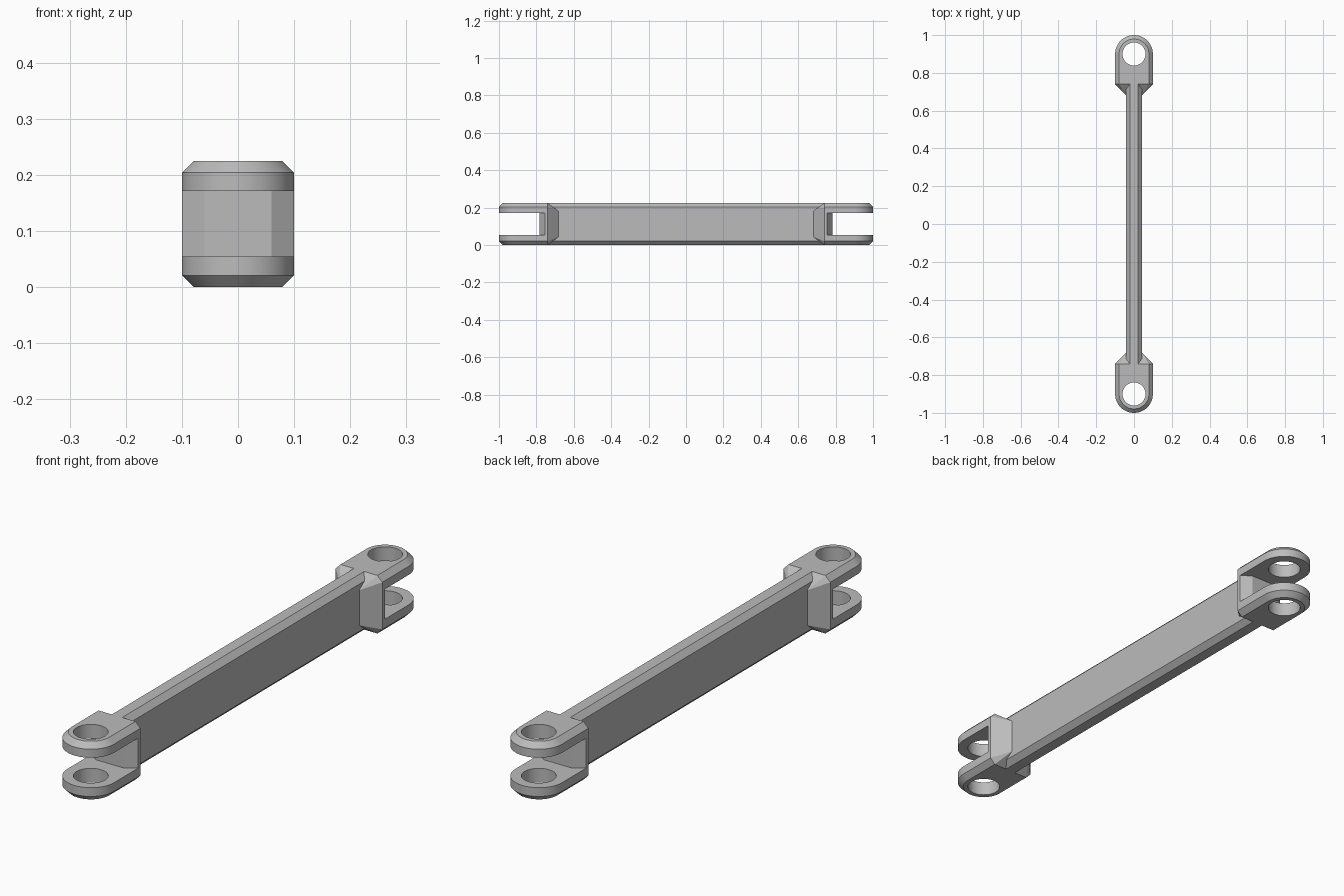
import bpy, bmesh, math

if "Cube" in bpy.data.objects:
    bpy.data.objects.remove(bpy.data.objects["Cube"])

H = 0.225          # overall height
C = 0.021          # edge chamfer
PIN_Y = 0.9        # pin hole centre

steel = bpy.data.materials.new("plain grey")
steel.use_nodes = True
grey = (0.5, 0.5, 0.5, 1)
steel.diffuse_color = grey
steel.node_tree.nodes["Principled BSDF"].inputs["Base Color"].default_value = grey


def make_object(name, bm):
    bmesh.ops.recalc_face_normals(bm, faces=bm.faces)
    mesh = bpy.data.meshes.new(name)
    bm.to_mesh(mesh)
    bm.free()
    mesh.materials.append(steel)
    obj = bpy.data.objects.new(name, mesh)
    bpy.context.collection.objects.link(obj)
    return obj


def hull(name, points):
    """Convex solid around the points, with flat regions merged."""
    bm = bmesh.new()
    for p in points:
        bm.verts.new(p)
    result = bmesh.ops.convex_hull(bm, input=bm.verts)
    loose = {v for v in result["geom_interior"] + result["geom_unused"]
             if isinstance(v, bmesh.types.BMVert)}
    bmesh.ops.delete(bm, geom=list(loose), context="VERTS")
    bmesh.ops.dissolve_limit(bm, angle_limit=math.radians(0.5),
                             verts=bm.verts, edges=bm.edges)
    return make_object(name, bm)


def extrude_points(outline, z0, z1):
    return [(x, y, z) for x, y in outline for z in (z0, z1)]


def rounded_end(radius, side):
    """Half round tip closed by the square shoulder behind it."""
    arc = [(radius * math.cos(math.pi * i / 40),
            side * (PIN_Y + radius * math.sin(math.pi * i / 40)))
           for i in range(41)]
    return arc + [(radius, side * 0.74), (-radius, side * 0.74)]


def cut(target, cutter):
    mod = target.modifiers.new("cut", "BOOLEAN")
    mod.operation = "DIFFERENCE"
    mod.solver = "EXACT"
    mod.object = cutter
    bpy.context.view_layer.objects.active = target
    bpy.ops.object.modifier_apply(modifier=mod.name)
    bpy.data.objects.remove(cutter)


def fork(name, side):
    # Chamfered lug with a tapered neck towards the bar
    points = extrude_points(rounded_end(0.1, side), C, H - C)
    points += extrude_points(rounded_end(0.1 - C, side), 0, H)
    points += extrude_points([(-0.042, side * 0.68), (0.042, side * 0.68)],
                             0.045, H - 0.045)
    obj = hull(name, points)

    # Slot with a faceted nose at its inner wall
    nose = [(-0.2, 0.692), (-0.1, 0.755), (-0.06, 0.782),
            (0.06, 0.782), (0.1, 0.755), (0.2, 0.692)]
    outline = nose + [(0.2, 1.1), (-0.2, 1.1)]
    bm = bmesh.new()
    base = bm.faces.new([bm.verts.new((x, side * y, 0.055)) for x, y in outline])
    top = bmesh.ops.extrude_face_region(bm, geom=[base])["geom"]
    bmesh.ops.translate(bm, vec=(0, 0, 0.116),
                        verts=[v for v in top if isinstance(v, bmesh.types.BMVert)])
    cut(obj, make_object("slot_cutter", bm))

    # Pin hole through both ears
    bpy.ops.mesh.primitive_cylinder_add(vertices=64, radius=0.061, depth=1,
                                        location=(0, side * PIN_Y, H / 2))
    cut(obj, bpy.context.object)
    return obj


# Connecting bar with chamfered long edges
bar_points = [(sx * x, sy * 0.74, z) for sx in (-1, 1) for sy in (-1, 1)
              for x, z in ((0.022, 0), (0.043, C), (0.043, H - C), (0.022, H))]
parts = [hull("connecting_bar", bar_points),
         fork("front_fork", -1), fork("back_fork", 1)]

# Smooth round surfaces, crisp machined edges
for part in parts:
    bpy.ops.object.select_all(action="DESELECT")
    part.select_set(True)
    bpy.context.view_layer.objects.active = part
    bpy.ops.object.shade_smooth_by_angle(angle=math.radians(25))
